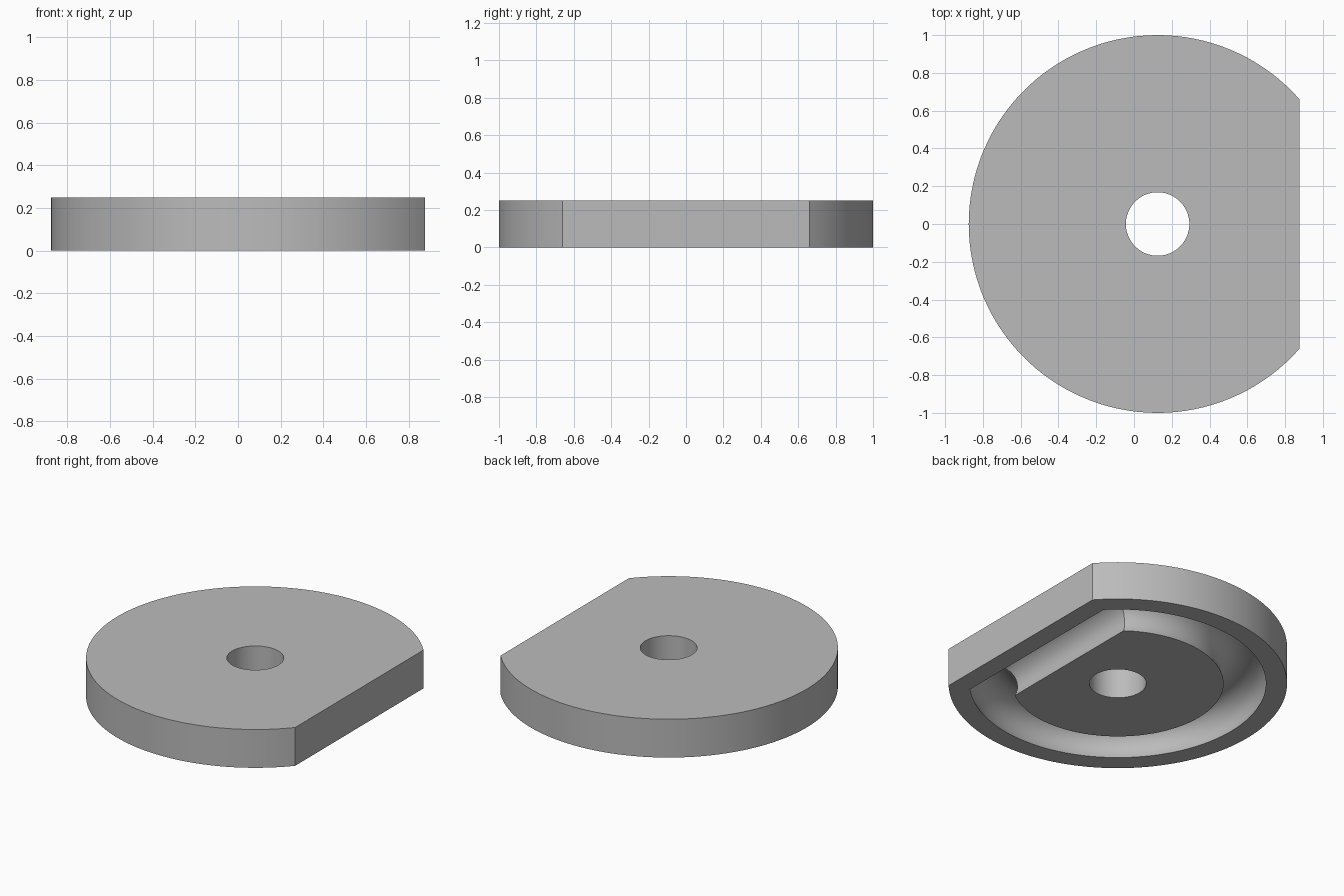
import bpy, bmesh, math

cube = bpy.data.objects.get("Cube")
if cube:
    bpy.data.objects.remove(cube, do_unlink=True)

CX, RADIUS, FLAT, HEIGHT = 0.125, 1.0, 0.75, 0.25
HOLE = 0.168
ARC_STEPS, FLAT_STEPS = 96, 20
GROOVE_MID, GROOVE_HALF, GROOVE_RISE = 0.25, 0.125, 0.0625


def d_loop(inset, z):
    """Outline of a disc with one flat side, inset evenly."""
    r, flat = RADIUS - inset, FLAT - inset
    corner = math.acos(flat / r)
    half = r * math.sin(corner)
    points = []
    for i in range(ARC_STEPS):
        a = corner + (2 * math.pi - 2 * corner) * i / ARC_STEPS
        points.append((CX + r * math.cos(a), r * math.sin(a), z))
    for i in range(FLAT_STEPS):
        points.append((CX + flat, -half + 2 * half * i / FLAT_STEPS, z))
    return points


def hole_loop(z):
    """Round bore with the same number of points as the outline."""
    corner = math.acos(FLAT / RADIUS)
    angles = [corner + (2 * math.pi - 2 * corner) * i / ARC_STEPS for i in range(ARC_STEPS)]
    angles += [-corner + 2 * corner * i / FLAT_STEPS for i in range(FLAT_STEPS)]
    return [(CX + HOLE * math.cos(a), HOLE * math.sin(a), z) for a in angles]


# Cross-section loops: outer wall, undercut round groove, bore
loops = [d_loop(0, HEIGHT), d_loop(0, 0)]
groove_r = math.hypot(GROOVE_HALF, GROOVE_RISE)
dip = math.atan2(GROOVE_RISE, GROOVE_HALF)
STEPS = 24
for i in range(STEPS + 1):
    t = math.pi + dip - (math.pi + 2 * dip) * i / STEPS
    loops.append(d_loop(GROOVE_MID + groove_r * math.cos(t),
                        GROOVE_RISE + groove_r * math.sin(t)))
loops += [hole_loop(0), hole_loop(HEIGHT)]

# Skin neighbouring loops into one closed body
bm = bmesh.new()
rings = [[bm.verts.new(p) for p in loop] for loop in loops]
for k, ring in enumerate(rings):
    following = rings[(k + 1) % len(rings)]
    for i in range(len(ring)):
        j = (i + 1) % len(ring)
        bm.faces.new((ring[i], following[i], following[j], ring[j]))
bmesh.ops.recalc_face_normals(bm, faces=bm.faces)
mesh = bpy.data.meshes.new("grooved_disc")
bm.to_mesh(mesh)
bm.free()

disc = bpy.data.objects.new("grooved_disc", mesh)
bpy.context.collection.objects.link(disc)

# Plain grey
grey = bpy.data.materials.new("plain_grey")
grey.use_nodes = True
colour = (0.5, 0.5, 0.5, 1)
grey.diffuse_color = colour
grey.node_tree.nodes["Principled BSDF"].inputs["Base Color"].default_value = colour
mesh.materials.append(grey)

bpy.ops.object.select_all(action='DESELECT')
disc.select_set(True)
bpy.context.view_layer.objects.active = disc
bpy.ops.object.shade_smooth_by_angle(angle=math.radians(25))
